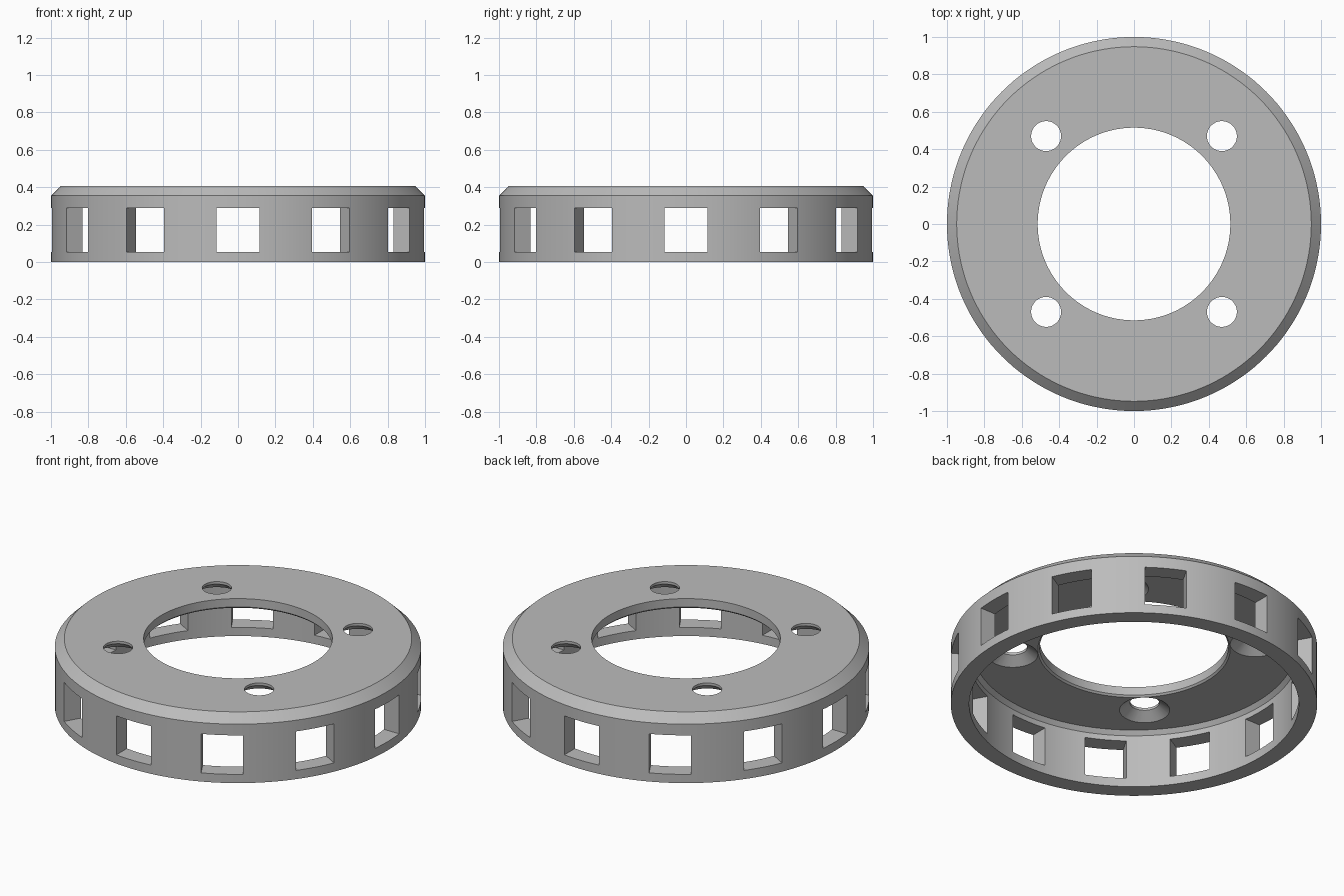
import bpy
import bmesh
from math import radians, cos, sin, tau
from mathutils import Matrix, Vector

cube = bpy.data.objects.get("Cube")
if cube:
    bpy.data.objects.remove(cube, do_unlink=True)

# Single plain grey finish
grey = bpy.data.materials.new("plain_grey")
grey.use_nodes = True
colour = (0.5, 0.5, 0.5, 1)
grey.diffuse_color = colour
grey.node_tree.nodes["Principled BSDF"].inputs["Base Color"].default_value = colour

WALL_OUT, WALL_IN = 1.0, 0.9
TOP, PLATE_BOTTOM = 0.405, 0.345
BORE = 0.515


def make_object(name, bm):
    bmesh.ops.recalc_face_normals(bm, faces=bm.faces)
    mesh = bpy.data.meshes.new(name)
    bm.to_mesh(mesh)
    bm.free()
    mesh.materials.append(grey)
    obj = bpy.data.objects.new(name, mesh)
    bpy.context.collection.objects.link(obj)
    return obj


def lathe(bm, profile, steps, centre=(0, 0), closed=True):
    """Turn a (radius, height) profile about a vertical axis."""
    rings = []
    for i in range(steps):
        a = tau * i / steps
        rings.append([bm.verts.new((centre[0] + r * cos(a), centre[1] + r * sin(a), z))
                      for r, z in profile])
    count = len(profile)
    for i in range(steps):
        here, there = rings[i], rings[(i + 1) % steps]
        for j in range(count if closed else count - 1):
            k = (j + 1) % count
            bm.faces.new((here[j], there[j], there[k], here[k]))
    if not closed:
        bm.faces.new([ring[0] for ring in rings])
        bm.faces.new([ring[-1] for ring in rings])


def cut(target, cutter):
    cutter.hide_render = True
    mod = target.modifiers.new(cutter.name, "BOOLEAN")
    mod.operation = "DIFFERENCE"
    mod.solver = "EXACT"
    mod.object = cutter
    bpy.context.view_layer.objects.active = target
    bpy.ops.object.modifier_apply(modifier=mod.name)
    bpy.data.objects.remove(cutter, do_unlink=True)


# Turned cap: outer wall, bevelled top edge, flat plate and central bore
bm = bmesh.new()
lathe(bm, [(WALL_OUT, 0), (WALL_OUT, 0.355), (0.948, TOP), (BORE, TOP),
           (BORE, PLATE_BOTTOM + 0.01), (BORE + 0.01, PLATE_BOTTOM),
           (0.88, PLATE_BOTTOM), (WALL_IN, 0.32), (WALL_IN, 0)], 144)
cap = make_object("vented_ring_cap", bm)

# Twelve rectangular windows through the wall
bm = bmesh.new()
for i in range(12):
    place = (Matrix.Rotation(radians(30 * i), 4, "Z")
             @ Matrix.Translation(Vector((0.95, 0, 0.17)))
             @ Matrix.Diagonal((0.3, 0.23, 0.235, 1)))
    bmesh.ops.create_cube(bm, size=1, matrix=place)
cut(cap, make_object("window_cutter", bm))

# Four screw holes, countersunk from below
bm = bmesh.new()
for sx in (-1, 1):
    for sy in (-1, 1):
        lathe(bm, [(0.15, PLATE_BOTTOM - 0.01), (0.08, 0.39), (0.08, TOP + 0.1)],
              48, (0.47 * sx, 0.47 * sy), closed=False)
cut(cap, make_object("screw_hole_cutter", bm))

# Smooth round walls with crisp edges
bpy.ops.object.select_all(action="DESELECT")
cap.select_set(True)
bpy.context.view_layer.objects.active = cap
bpy.ops.object.shade_smooth_by_angle(angle=radians(25))
